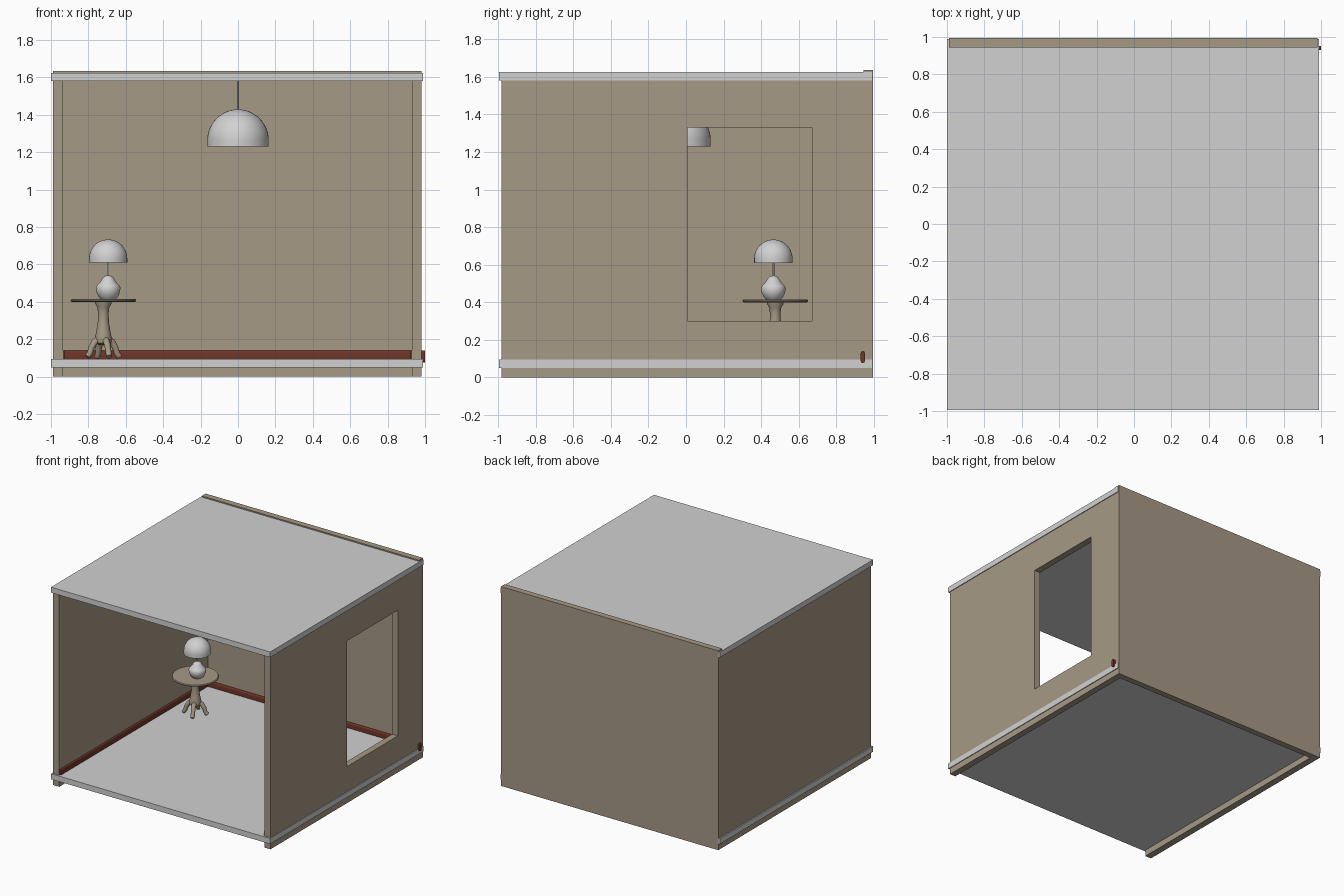
import bpy, bmesh, math
from mathutils import Vector

if "Cube" in bpy.data.objects:
    bpy.data.objects.remove(bpy.data.objects["Cube"])


def material(name, rgb):
    m = bpy.data.materials.new(name)
    m.diffuse_color = (*rgb, 1)
    m.use_nodes = True
    m.node_tree.nodes["Principled BSDF"].inputs["Base Color"].default_value = m.diffuse_color
    return m


WALL = material("warm_taupe", (0.38, 0.32, 0.235))
PALE = material("pale_grey", (0.64, 0.64, 0.64))
RED = material("dark_red_wood", (0.16, 0.035, 0.02))


def finish(name, bm, mat, smooth=False):
    bmesh.ops.recalc_face_normals(bm, faces=bm.faces)
    me = bpy.data.meshes.new(name)
    bm.to_mesh(me)
    bm.free()
    me.materials.append(mat)
    ob = bpy.data.objects.new(name, me)
    bpy.context.collection.objects.link(ob)
    if smooth:
        bpy.ops.object.select_all(action='DESELECT')
        ob.select_set(True)
        bpy.context.view_layer.objects.active = ob
        bpy.ops.object.shade_smooth_by_angle(angle=math.radians(40))
    return ob


def box(name, lo, hi, mat, bevel=0):
    bm = bmesh.new()
    bmesh.ops.create_cube(bm, size=1)
    for v in bm.verts:
        v.co = [(a + b) / 2 + c * (b - a) for a, b, c in zip(lo, hi, v.co)]
    if bevel:
        # round only the edges along the longest direction
        axis = max(range(3), key=lambda i: hi[i] - lo[i])
        long_edges = [e for e in bm.edges
                      if abs(e.verts[0].co[axis] - e.verts[1].co[axis]) > 0.5]
        bmesh.ops.bevel(bm, geom=long_edges, offset=bevel, segments=4,
                        profile=0.5, affect='EDGES')
    return finish(name, bm, mat, bool(bevel))


def lathe(name, profile, centre, mat, steps=40):
    bm = bmesh.new()
    cx, cy = centre
    vs = [bm.verts.new((cx + r, cy, z)) for r, z in profile]
    es = [bm.edges.new(p) for p in zip(vs, vs[1:])]
    bmesh.ops.spin(bm, geom=vs + es, cent=(cx, cy, 0), axis=(0, 0, 1),
                   angle=math.tau, steps=steps)
    bmesh.ops.remove_doubles(bm, verts=bm.verts, dist=1e-5)
    return finish(name, bm, mat, True)


def shade(name, centre, base, radius):
    # short straight rim under a hemisphere, with a thin open shell
    def dome(r):
        zc = base + 0.215 * radius
        return [(r, base)] + [(r * math.cos(a), zc + r * math.sin(a))
                              for a in (math.pi / 2 * i / 12 for i in range(13))]
    lathe(name, dome(radius) + dome(radius - 0.006)[::-1] + [(radius, base)], centre, PALE)


def rod(name, centre, z0, z1, r):
    lathe(name, [(0, z0), (r, z0), (r, z1), (0, z1)], centre, PALE, 12)


# Floor, ceiling and plain walls
box("floor", (-1, -0.995, 0.05), (0.988, 0.99, 0.095), PALE)
box("ceiling", (-1, -0.995, 1.58), (0.988, 0.99, 1.625), PALE)
box("back_wall", (-0.99, 0.945, 0), (0.982, 0.995, 1.635), WALL)
box("left_wall", (-0.99, -0.982, 0), (-0.935, 0.95, 1.6), WALL)

# Right wall with a window opening
bm = bmesh.new()
ys, zs = (-0.982, 0.008, 0.67, 0.95), (0, 0.30, 1.33, 1.6)
g = [[bm.verts.new((0.93, y, z)) for z in zs] for y in ys]
faces = [bm.faces.new((g[i][j], g[i + 1][j], g[i + 1][j + 1], g[i][j + 1]))
         for i in range(3) for j in range(3) if (i, j) != (1, 1)]
ext = bmesh.ops.extrude_face_region(bm, geom=faces, use_keep_orig=True)
for v in ext["geom"]:
    if isinstance(v, bmesh.types.BMVert):
        v.co.x = 0.982
finish("right_wall", bm, WALL)

# Skirting rails
box("back_skirting", (-0.945, 0.93, 0.077), (1.0, 0.952, 0.14), RED, 0.0105)
box("left_skirting", (-0.945, -0.975, 0.077), (-0.925, 0.945, 0.14), RED, 0.0095)
box("right_skirting", (0.92, -0.975, 0.077), (0.94, 0.945, 0.14), RED, 0.0095)

# Pendant lamp
P = (0, -0.033)
shade("pendant_shade", P, 1.23, 0.164)
rod("pendant_cord", P, 1.42, 1.59, 0.005)

# Round pedestal table
T = (-0.72, 0.475)
lathe("table_top", [(0, 0.40), (0.168, 0.40), (0.175, 0.404), (0.175, 0.410),
                    (0.170, 0.415), (0, 0.415)], T, WALL, 48)
lathe("table_stem", [(0, 0.402), (0.045, 0.402), (0.043, 0.39), (0.032, 0.37), (0.028, 0.34),
                     (0.030, 0.29), (0.038, 0.24), (0.046, 0.205), (0.042, 0.18),
                     (0.025, 0.17), (0, 0.168)], T, WALL, 24)

# Four curved legs
PATH = [(0.02, 0.205), (0.05, 0.185), (0.068, 0.155), (0.077, 0.125), (0.092, 0.107)]
for k in range(4):
    a = math.radians(21 + 90 * k)
    out, side = Vector((math.cos(a), math.sin(a), 0)), Vector((-math.sin(a), math.cos(a), 0))
    bm = bmesh.new()
    rings = []
    for i, (r, z) in enumerate(PATH):
        p, q = PATH[max(i - 1, 0)], PATH[min(i + 1, len(PATH) - 1)]
        d = (out * (q[0] - p[0]) + Vector((0, 0, q[1] - p[1]))).normalized()
        n = d.cross(side)
        c = Vector((*T, z)) + out * r
        w = 0.019 - 0.001 * i
        ring = []
        for s in range(12):
            t = math.tau * s / 12
            v = c + w * (side * math.cos(t) + n * math.sin(t))
            v.z = max(v.z, 0.095)
            ring.append(bm.verts.new(v))
        rings.append(ring)
    for r0, r1 in zip(rings, rings[1:]):
        for s in range(12):
            bm.faces.new((r0[s], r0[(s + 1) % 12], r1[(s + 1) % 12], r1[s]))
    bm.faces.new(rings[0])
    bm.faces.new(rings[-1])
    finish(f"table_leg_{k + 1}", bm, WALL, True)

# Table lamp
L = (-0.694, 0.465)
lathe("table_lamp_base", [(0, 0.414), (0.038, 0.414), (0.052, 0.428), (0.062, 0.45),
                          (0.066, 0.475), (0.060, 0.488), (0.045, 0.503), (0.034, 0.520),
                          (0.026, 0.532), (0.013, 0.540), (0, 0.542)], L, PALE)
rod("table_lamp_rod", L, 0.53, 0.73, 0.005)
shade("table_lamp_shade", L, 0.61, 0.102)
